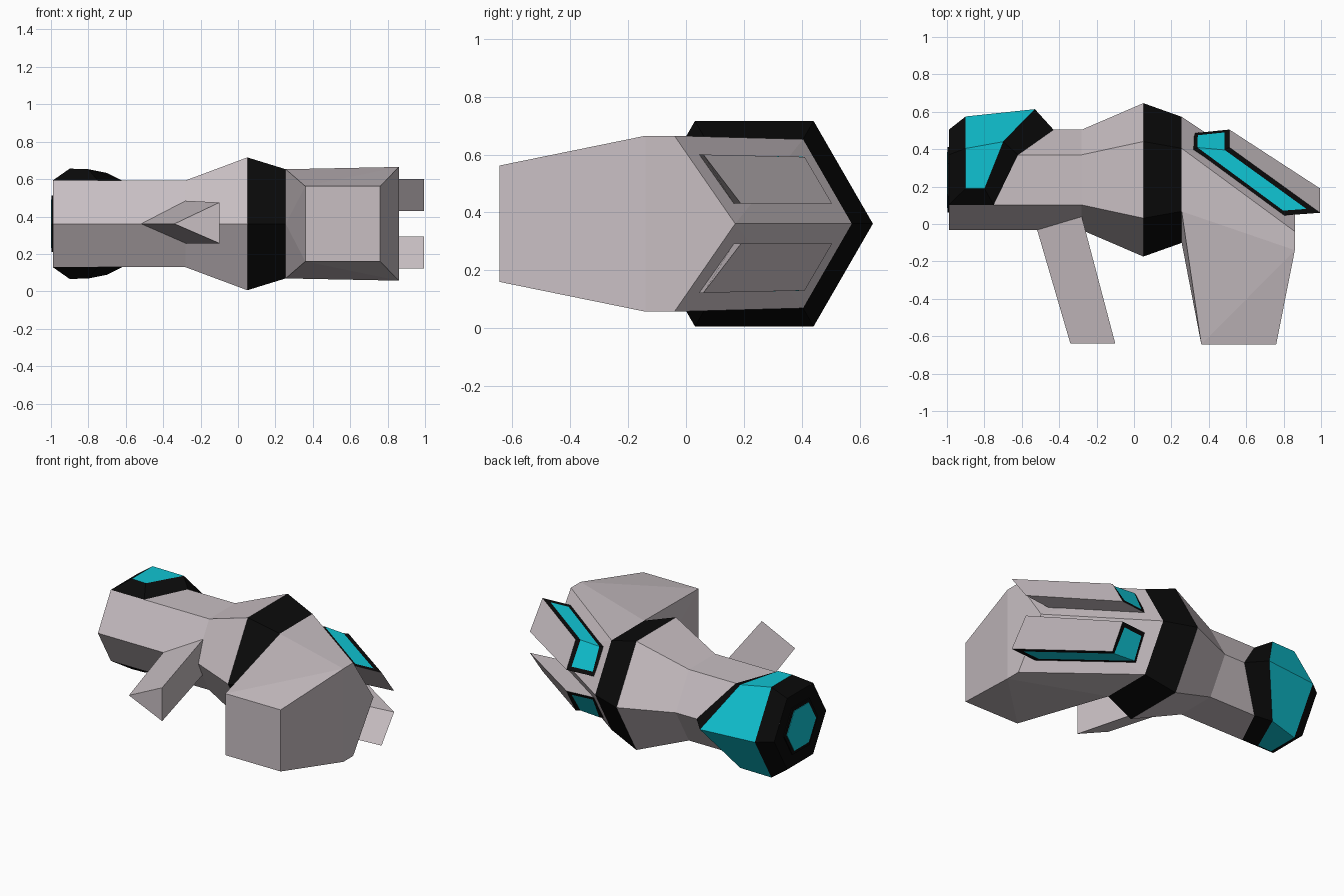
import bpy, bmesh, math

if "Cube" in bpy.data.objects:
    bpy.data.objects.remove(bpy.data.objects["Cube"], do_unlink=True)

CY, CZ = 0.236, 0.361  # barrel axis


def material(name, rgb):
    m = bpy.data.materials.new(name)
    m.use_nodes = True
    m.diffuse_color = (*rgb, 1)
    m.node_tree.nodes["Principled BSDF"].inputs["Base Color"].default_value = (*rgb, 1)
    return m


MATS = [material("warm_grey", (0.58, 0.52, 0.545)),
        material("black", (0.003, 0.003, 0.003)),
        material("cyan", (0.005, 0.55, 0.65))]
GREY, BLACK, CYAN = range(3)


def finish(name, bm):
    bmesh.ops.recalc_face_normals(bm, faces=bm.faces[:])
    me = bpy.data.meshes.new(name)
    bm.to_mesh(me)
    bm.free()
    for m in MATS:
        me.materials.append(m)
    ob = bpy.data.objects.new(name, me)
    bpy.context.collection.objects.link(ob)
    return ob


def loft(name, rings, sides=None, cap_mats=(GREY, GREY)):
    """Join closed rings of points; sides gives the material of each side."""
    bm = bmesh.new()
    rows = [[bm.verts.new(p) for p in r] for r in rings]
    n = len(rows[0])
    for a, b in zip(rows, rows[1:]):
        for i in range(n):
            j = (i + 1) % n
            f = bm.faces.new((a[i], a[j], b[j], b[i]))
            f.material_index = sides[i] if sides else GREY
    for row, mat in zip((rows[0], rows[-1]), cap_mats):
        bm.faces.new(row).material_index = mat
    return finish(name, bm)


def hexagon(x, r):
    return [(x, CY + r * math.cos(k * math.pi / 3), CZ + r * math.sin(k * math.pi / 3))
            for k in range(6)]


def flip(p):
    return (p[0], p[1], 2 * CZ - p[2])


# Barrel, collar and muzzle
loft("barrel", [hexagon(-0.99, 0.268), hexagon(-0.28, 0.268), hexagon(0.05, 0.41)],
     cap_mats=(BLACK, GREY))
loft("collar_band", [hexagon(0.05, 0.41), hexagon(0.255, 0.337)], [BLACK] * 6, (BLACK, BLACK))
loft("muzzle_ring", [hexagon(-0.997, 0.175), hexagon(-0.98, 0.175)], [BLACK] * 6, (BLACK, BLACK))
loft("muzzle_lens", [hexagon(-1.0, 0.15), hexagon(-0.99, 0.15)], [CYAN] * 6, (CYAN, CYAN))

# Raised cladding wrapped around the back of the muzzle
upper = [
    [(-0.99, 0.102, 0.593), (-0.9, 0.19, 0.656), (-0.8, 0.19, 0.653), (-0.75, 0.102, 0.593)],
    [(-0.99, 0.37, 0.593), (-0.9, 0.404, 0.656), (-0.7, 0.44, 0.633), (-0.62, 0.37, 0.593)],
]
middle = [(-0.99, 0.504, CZ), (-0.9, 0.575, CZ), (-0.53, 0.614, CZ), (-0.43, 0.504, CZ)]
lower = [[flip(p) for p in ring] for ring in reversed(upper)]
loft("muzzle_cladding", upper + [middle] + lower, [BLACK, CYAN, BLACK, BLACK], (BLACK, BLACK))

# Main grip block
top = [(0.86, -0.14, 0.665), (0.86, -0.04, 0.665), (0.36, -0.645, 0.562), (0.76, -0.645, 0.562)]
points = hexagon(0.255, 0.337) + top + [flip(p) for p in top] + [(0.86, 0.17, CZ)]
bm = bmesh.new()
for p in points:
    bm.verts.new(p)
bmesh.ops.convex_hull(bm, input=bm.verts[:])
bmesh.ops.dissolve_limit(bm, angle_limit=0.01, verts=bm.verts[:], edges=bm.edges[:])
finish("grip_block", bm)

# Three-sided forward handle
loft("forward_handle", [
    [(-0.53, 0.01, CZ), (-0.29, 0.08, 0.485), (-0.29, 0.08, 0.255)],
    [(-0.34, -0.64, CZ), (-0.1, -0.64, 0.475), (-0.1, -0.64, 0.257)]])

# Twin fins with a lit strip on the outer side and inner end
outer = [(0.51, 0.505, 0.43), (0.51, 0.41, 0.592), (0.995, 0.06, 0.6), (0.995, 0.19, 0.43)]
base = [(0.315, 0.485, 0.43), (0.315, 0.395, 0.592), (0.79, 0.045, 0.6), (0.79, 0.165, 0.43)]
for name, place in (("upper_fin", lambda p: p), ("lower_fin", flip)):
    bm = bmesh.new()
    o = [bm.verts.new(place(p)) for p in outer]
    b = [bm.verts.new(place(p)) for p in base]
    bm.faces.new(o)
    bm.faces.new(b[::-1])
    walls = [bm.faces.new((o[i], b[i], b[(i + 1) % 4], o[(i + 1) % 4])) for i in range(4)]
    bmesh.ops.recalc_face_normals(bm, faces=bm.faces[:])
    lit = walls[:2]
    rim = bmesh.ops.inset_region(bm, faces=lit, thickness=0.026, use_even_offset=True)
    for f in rim["faces"]:
        f.material_index = BLACK
    for f in lit:
        f.material_index = CYAN
    finish(name, bm)
